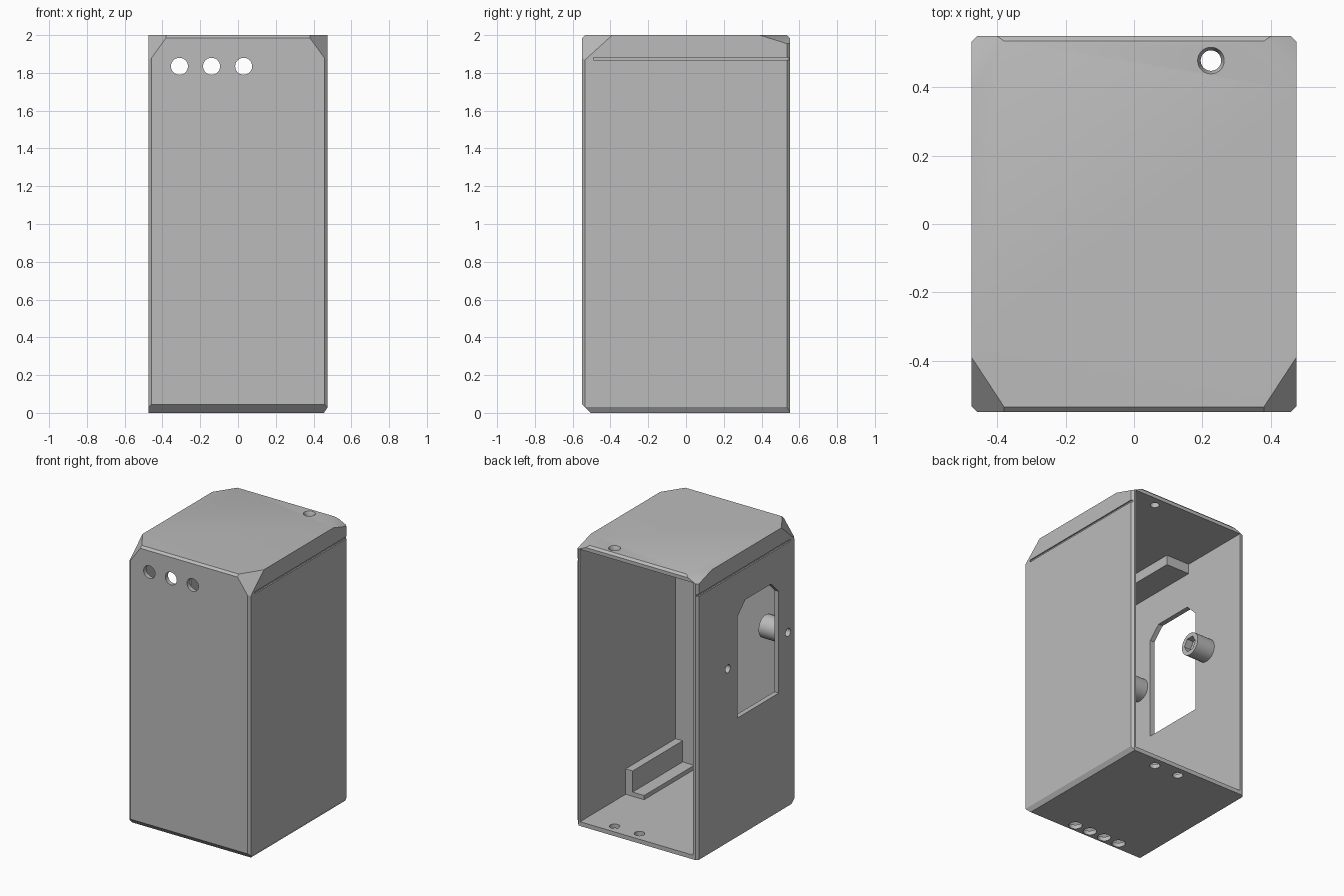
import bpy, bmesh, math
from mathutils import Vector, Matrix

if "Cube" in bpy.data.objects:
    bpy.data.objects.remove(bpy.data.objects["Cube"])

grey = bpy.data.materials.new("light grey plastic")
grey.diffuse_color = (0.5, 0.5, 0.5, 1)
grey.use_nodes = True
grey.node_tree.nodes["Principled BSDF"].inputs["Base Color"].default_value = grey.diffuse_color


def finish(name, bm):
    bmesh.ops.recalc_face_normals(bm, faces=bm.faces)
    me = bpy.data.meshes.new(name)
    bm.to_mesh(me)
    bm.free()
    ob = bpy.data.objects.new(name, me)
    bpy.context.collection.objects.link(ob)
    me.materials.append(grey)
    return ob


def box(name, lo, hi, planes=()):
    """Box between two corners, trimmed by (point, outward normal) planes."""
    bm = bmesh.new()
    bmesh.ops.create_cube(bm, size=1)
    for v in bm.verts:
        v.co = [lo[i] + (v.co[i] + 0.5) * (hi[i] - lo[i]) for i in range(3)]
    for co, no in planes:
        cut = bmesh.ops.bisect_plane(bm, geom=bm.verts[:] + bm.edges[:] + bm.faces[:],
                                     plane_co=co, plane_no=no, clear_outer=True)
        rim = [e for e in cut["geom_cut"] if isinstance(e, bmesh.types.BMEdge)]
        if rim:
            bmesh.ops.contextual_create(bm, geom=rim)
    return finish(name, bm)


def rod(name, at, axis, r, length, sides=32, r2=None):
    """Cylinder or cone centred at a point, along an axis."""
    bm = bmesh.new()
    turn = Vector((0, 0, 1)).rotation_difference(Vector(axis)).to_matrix().to_4x4()
    bmesh.ops.create_cone(bm, cap_ends=True, segments=sides, radius1=r,
                          radius2=r if r2 is None else r2, depth=length,
                          matrix=Matrix.Translation(at) @ turn)
    return finish(name, bm)


def prism_x(name, pts, x0, x1):
    """Outline of (y, z) points extruded along x."""
    bm = bmesh.new()
    f = bm.faces.new([bm.verts.new((x0, y, z)) for y, z in pts])
    ext = bmesh.ops.extrude_face_region(bm, geom=[f])
    bmesh.ops.translate(bm, vec=(x1 - x0, 0, 0),
                        verts=[v for v in ext["geom"] if isinstance(v, bmesh.types.BMVert)])
    return finish(name, bm)


def cut(ob, cutters):
    for c in cutters:
        m = ob.modifiers.new("cut", 'BOOLEAN')
        m.operation, m.solver, m.object = 'DIFFERENCE', 'EXACT', c
        bpy.context.view_layer.objects.active = ob
        bpy.ops.object.modifier_apply(modifier=m.name)
        bpy.data.objects.remove(c)


def smooth(ob):
    bpy.ops.object.select_all(action='DESELECT')
    ob.select_set(True)
    bpy.context.view_layer.objects.active = ob
    bpy.ops.object.shade_smooth_by_angle(angle=math.radians(30))


X, Y, H = 0.475, 0.55, 2.0


def corner(sx, sy, dz):
    """Plane slicing off a top corner."""
    return ((sx * X, sy * Y, H - dz), Vector((sx / 0.105, sy / 0.16, 1 / dz)).normalized())


# Trims of the outer body: vertical edges, front and back rims, corners
front_corners = [corner(s, -1, 0.145) for s in (-1, 1)]
trims = [((sx * X, sy * (Y - 0.016), 0), (sx, sy, 0)) for sx in (-1, 1) for sy in (-1, 1)]
trims += [((0, s * Y, H - 0.015), (0, s, 1)) for s in (-1, 1)]
trims += [((0, -Y, 0.045), (0, -1, -1)), ((X, 0, 0.03), (0.03, 0, -0.02))]
trims += front_corners + [corner(s, 1, 0.05) for s in (-1, 1)]
shell = box("enclosure_shell", (-X, -Y, 0), (X, Y, H), trims)

# Hollow interior, open at the back
inner = [(Vector(p) - n * 0.025, n) for p, n in front_corners]
cutters = [box("cavity", (-0.44, -0.52, 0.03), (0.445, 0.7, 1.96), inner)]

# Side grooves
for s in (-1, 1):
    a, b = sorted((s * (X - 0.01), s * (X + 0.1)))
    cutters.append(box("groove", (a, -0.49, 1.867), (b, 0.6, 1.882)))

# Indicator holes, cable holes in the floor, top hole with countersink
cutters += [rod("hole", (x, -Y, 1.835), (0, 1, 0), 0.045, 0.2) for x in (-0.31, -0.14, 0.03)]
cutters += [rod("hole", (x, -0.45, 0), (0, 0, 1), 0.044, 0.2) for x in (-0.246, -0.124, -0.002, 0.12)]
cutters += [rod("hole", (x, 0.478, 0), (0, 0, 1), 0.034, 0.2) for x in (0.03, 0.225)]
cutters += [rod("hole", (0.225, 0.478, 1.97), (0, 0, 1), 0.03, 0.2),
            rod("sink", (0.225, 0.478, 2.0), (0, 0, 1), 0.03, 0.04, r2=0.048)]

# Socket opening with clipped top corners, and its two screw holes
cutters.append(prism_x("socket", [(0.10, 0.84), (0.10, 1.56), (0.015, 1.645),
                                  (-0.275, 1.645), (-0.36, 1.56), (-0.36, 0.84)], -0.6, -0.4))
screws = (0.21, -0.465)
cutters += [rod("hole", (-X, y, 1.23), (1, 0, 0), 0.028, 0.2) for y in screws]
cut(shell, cutters)
smooth(shell)

# Screw bosses with hexagonal nut pockets
for i, y in enumerate(screws):
    boss = rod(f"screw_boss_{i + 1}", (-0.37, y, 1.23), (1, 0, 0), 0.08, 0.142)
    cut(boss, [rod("hole", (-0.37, y, 1.23), (1, 0, 0), 0.028, 0.4),
               rod("nut", (-0.30, y, 1.23), (1, 0, 0), 0.055, 0.1, 6)])
    smooth(boss)

# Floor bracket by the right wall, and support block under the top
box("bracket_upright", (0.39, -0.522, 0.028), (0.447, 0.04, 0.21))
box("bracket_foot", (0.30, -0.522, 0.028), (0.392, 0.04, 0.06))
box("top_support_block", (-0.442, -0.522, 1.89), (-0.255, 0.03, 1.962),
    [(Vector(p) - n * 0.01, n) for p, n in front_corners])
